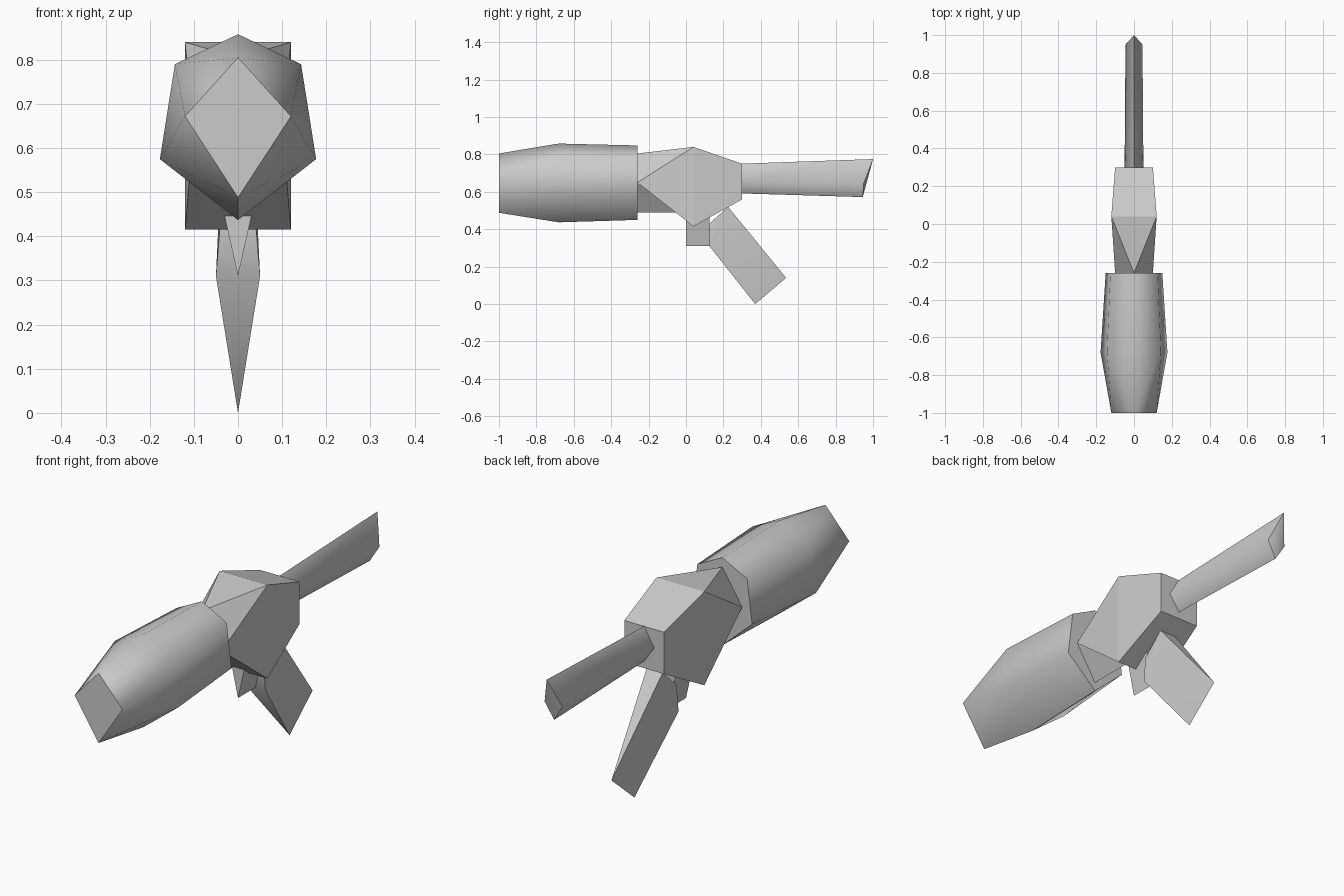
import bpy, bmesh, math

cube = bpy.data.objects.get("Cube")
if cube:
    bpy.data.objects.remove(cube)

grey = bpy.data.materials.new("plain grey")
grey.use_nodes = True
colour = (0.6, 0.6, 0.6, 1)
grey.diffuse_color = colour
grey.node_tree.nodes["Principled BSDF"].inputs["Base Color"].default_value = colour


def mirrored(half):
    """Close a half section, listed top to bottom on +x, across x = 0."""
    return half + [(-x, y, z) for x, y, z in reversed(half) if x > 0]


def ring(y, half):
    return mirrored([(x, y, z) for x, z in half])


def hull(name, points, smooth=None):
    """Convex part wrapped around its corner points."""
    bm = bmesh.new()
    verts = [bm.verts.new(p) for p in points]
    bmesh.ops.convex_hull(bm, input=verts)
    bmesh.ops.dissolve_limit(bm, angle_limit=0.01, verts=bm.verts, edges=bm.edges)
    bmesh.ops.recalc_face_normals(bm, faces=bm.faces)
    mesh = bpy.data.meshes.new(name)
    bm.to_mesh(mesh)
    bm.free()
    mesh.materials.append(grey)
    obj = bpy.data.objects.new(name, mesh)
    bpy.context.collection.objects.link(obj)
    if smooth:
        bpy.ops.object.select_all(action="DESELECT")
        obj.select_set(True)
        bpy.context.view_layer.objects.active = obj
        bpy.ops.object.shade_smooth_by_angle(angle=math.radians(smooth))
    return obj


# Barrel: diamond muzzle swelling to a hexagon, then easing in at the rear
hull("barrel",
     ring(-1, [(0, .805), (.12, .672), (0, .488)])
     + ring(-.68, [(0, .858), (.143, .79), (.177, .575), (0, .437)])
     + ring(-.26, [(0, .848), (.125, .785), (.15, .585), (0, .45)]), 70)

# Body: faceted block with a ridge leading to the barrel
hull("body",
     ring(-.26, [(0, .805), (.1, .65)])
     + ring(.04, [(.12, .84), (.12, .415)])
     + ring(.3, [(.1, .75), (.1, .56)]))

# Neck: keel under the front of the body
hull("neck", [p for y in (-.26, .04) for p in ring(y, [(.1, .65), (0, .49)])])

# Stock: kite section with a slanted end
hull("stock",
     ring(.28, [(0, .75), (.05, .665), (0, .592)])
     + mirrored([(0, 1, .775), (.045, .95, .645), (0, .945, .572)]), 60)

# Handle: wide at the top, narrowing to a knife edge
hull("handle",
     mirrored([(.04, .225, .52), (.04, .125, .43), (.05, .125, .31)])
     + [(0, .37, 0), (0, .535, .14)], 40)

# Trigger: wedge pointing down
hull("trigger",
     [p for y in (0, .125) for p in ring(y, [(.036, .47), (0, .31)])])
